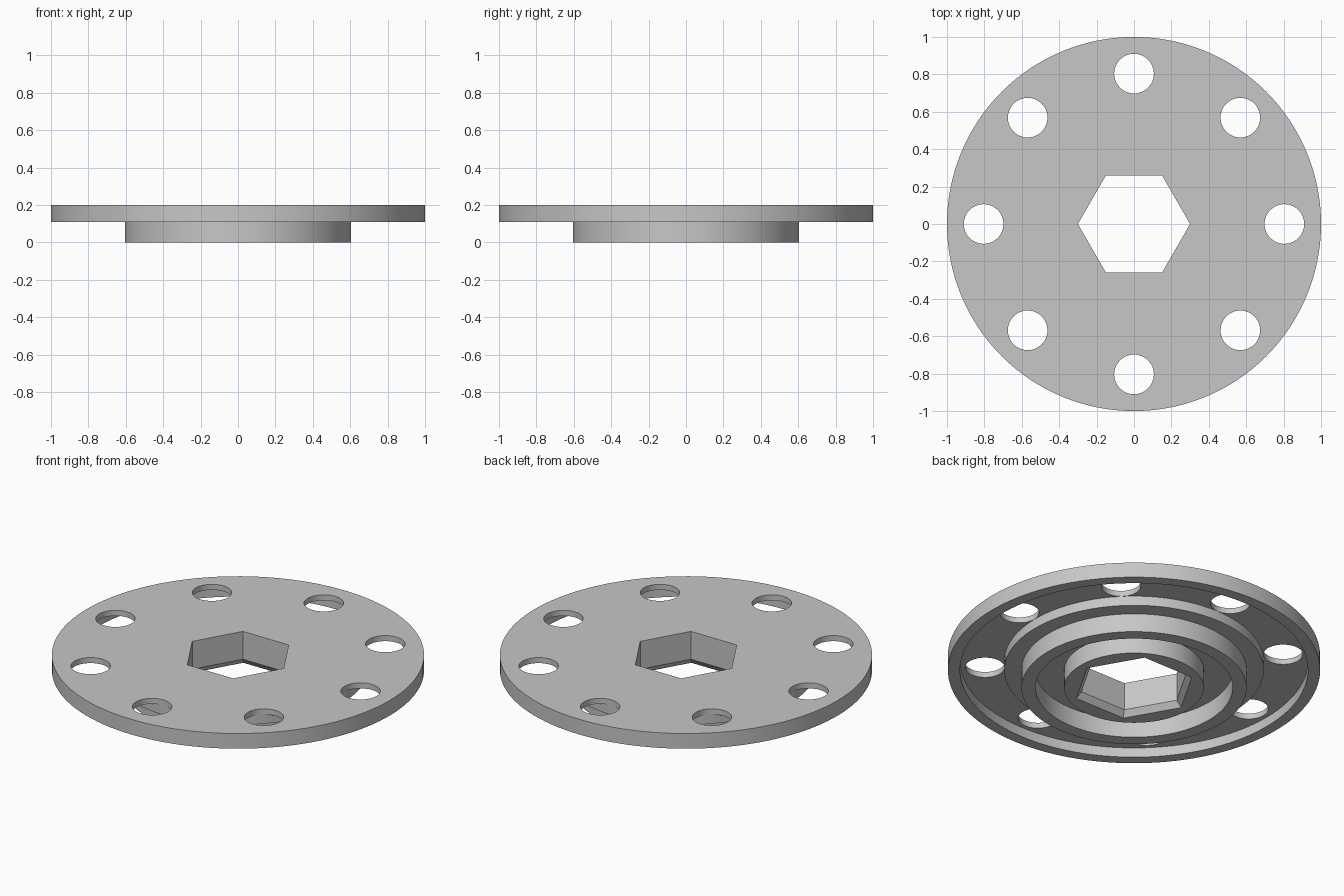
import bpy, bmesh, math

if "Cube" in bpy.data.objects:
    bpy.data.objects.remove(bpy.data.objects["Cube"], do_unlink=True)

grey = bpy.data.materials.new("light grey")
grey.use_nodes = True
grey.diffuse_color = (0.57, 0.57, 0.57, 1)
grey.node_tree.nodes["Principled BSDF"].inputs["Base Color"].default_value = grey.diffuse_color


def lathe(bm, profile, sides, cx=0, cy=0):
    """Turn a (radius, height) profile, listed bottom to top, into a capped solid."""
    rings = []
    for r, z in profile:
        angles = [2 * math.pi * i / sides for i in range(sides)]
        rings.append([bm.verts.new((cx + r * math.cos(a), cy + r * math.sin(a), z)) for a in angles])
    for low, high in zip(rings, rings[1:]):
        for i in range(sides):
            j = (i + 1) % sides
            bm.faces.new((low[i], low[j], high[j], high[i]))
    bm.faces.new(rings[0][::-1])
    bm.faces.new(rings[-1])


def make_object(name, bm):
    bmesh.ops.recalc_face_normals(bm, faces=bm.faces)
    mesh = bpy.data.meshes.new(name)
    bm.to_mesh(mesh)
    bm.free()
    mesh.materials.append(grey)
    obj = bpy.data.objects.new(name, mesh)
    bpy.context.collection.objects.link(obj)
    return obj


# Flanged disc: centre boss, annular groove, hub wall, step, recess, outer lip
BOSS, GROOVE, HUB, STEP, LIP = 0.375, 0.53, 0.605, 0.697, 0.935
FLOOR, WEB, TOP = 0.11, 0.167, 0.2
bm = bmesh.new()
lathe(bm, [(BOSS, 0), (BOSS, FLOOR), (GROOVE, FLOOR), (GROOVE, 0), (HUB, 0), (HUB, FLOOR),
           (STEP, FLOOR), (STEP, WEB), (LIP, WEB), (LIP, FLOOR), (1, FLOOR), (1, TOP)], 128)
disc = make_object("flanged_disc", bm)

# Hexagonal bore with a flared lower mouth
bm = bmesh.new()
lathe(bm, [(0.347, -0.02), (0.3, 0.035), (0.3, 0.3)], 6)
bore = make_object("hex_bore_cutter", bm)

# Eight round bolt holes
bm = bmesh.new()
for k in range(8):
    a = k * math.pi / 4
    lathe(bm, [(0.106, 0.13), (0.106, 0.3)], 48, 0.804 * math.cos(a), 0.804 * math.sin(a))
holes = make_object("bolt_hole_cutter", bm)

# Cut the openings
bpy.context.view_layer.objects.active = disc
for cutter in (bore, holes):
    cutter.hide_render = True
    mod = disc.modifiers.new(cutter.name, "BOOLEAN")
    mod.operation = "DIFFERENCE"
    mod.solver = "EXACT"
    mod.object = cutter
    bpy.ops.object.modifier_apply(modifier=mod.name)
    bpy.data.objects.remove(cutter, do_unlink=True)

# Smooth round walls with sharp rims
bpy.ops.object.select_all(action="DESELECT")
disc.select_set(True)
bpy.ops.object.shade_smooth_by_angle(angle=math.radians(20))
